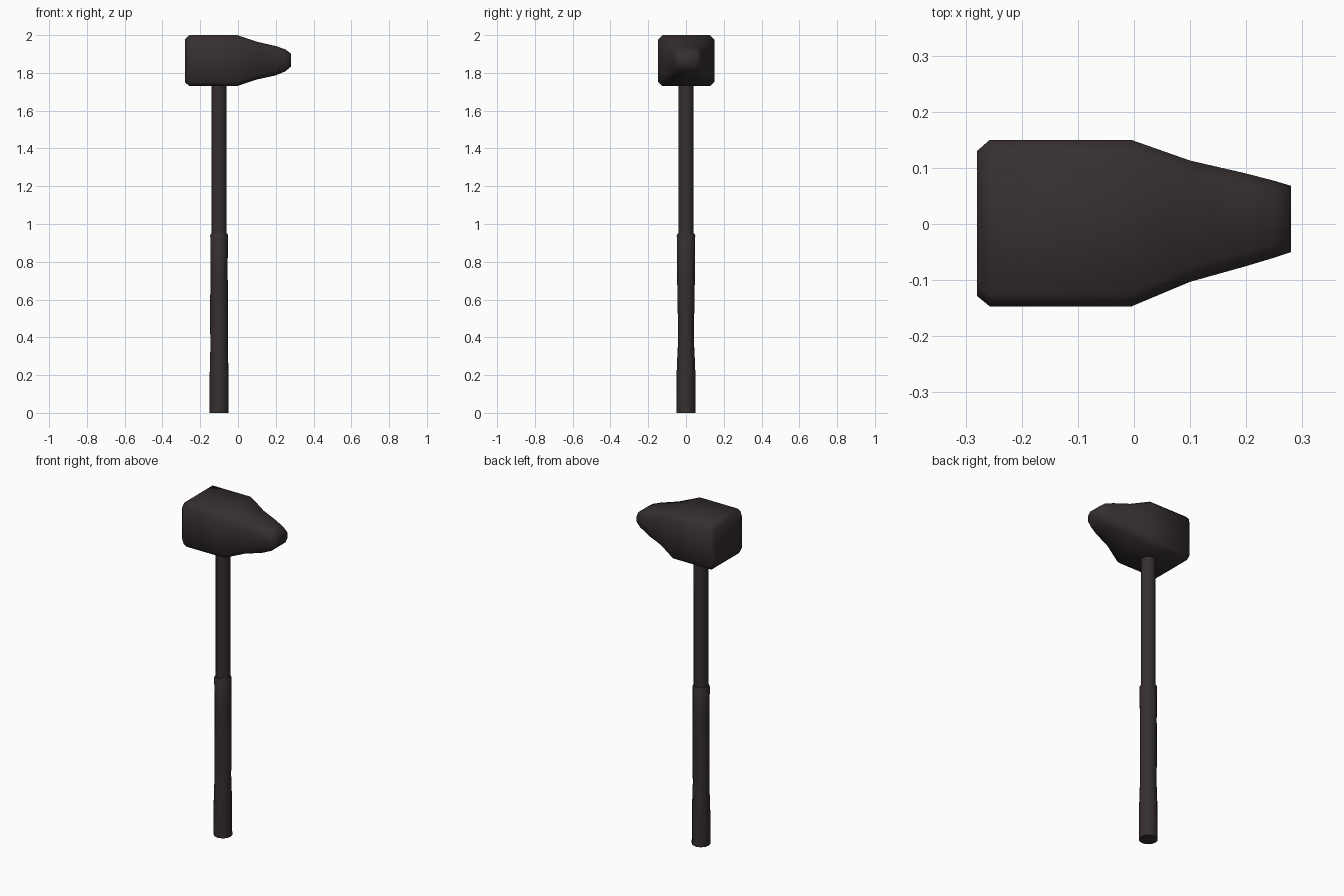
import bpy, bmesh, math

if "Cube" in bpy.data.objects:
    bpy.data.objects.remove(bpy.data.objects["Cube"])

iron = bpy.data.materials.new("dark_iron")
iron.diffuse_color = (0.037, 0.028, 0.028, 1)
iron.use_nodes = True
iron.node_tree.nodes["Principled BSDF"].inputs["Base Color"].default_value = iron.diffuse_color


def loft(name, rings, angle):
    """Skin a list of equal-length point rings and cap both ends."""
    bm = bmesh.new()
    loops = [[bm.verts.new(p) for p in ring] for ring in rings]
    n = len(loops[0])
    for a, b in zip(loops, loops[1:]):
        for i in range(n):
            j = (i + 1) % n
            bm.faces.new((a[i], a[j], b[j], b[i]))
    bm.faces.new(loops[0])
    bm.faces.new(loops[-1])
    bmesh.ops.recalc_face_normals(bm, faces=bm.faces)
    mesh = bpy.data.meshes.new(name)
    bm.to_mesh(mesh)
    bm.free()
    mesh.materials.append(iron)
    obj = bpy.data.objects.new(name, mesh)
    bpy.context.collection.objects.link(obj)
    bpy.ops.object.select_all(action='DESELECT')
    obj.select_set(True)
    bpy.context.view_layer.objects.active = obj
    bpy.ops.object.shade_smooth_by_angle(angle=math.radians(angle))
    return obj


def chamfered_section(x, y0, y1, z0, z1, c):
    return [(x, y0 + c, z0), (x, y1 - c, z0), (x, y1, z0 + c), (x, y1, z1 - c),
            (x, y1 - c, z1), (x, y0 + c, z1), (x, y0, z1 - c), (x, y0, z0 + c)]


# Hammer head: blunt striking face tapering to a narrow peen
head_sections = [
    (-0.28, -0.128, 0.13, 1.75, 1.98, 0.02),
    (-0.257, -0.147, 0.15, 1.73, 2.0, 0.023),
    (-0.005, -0.147, 0.15, 1.73, 2.0, 0.023),
    (0.10, -0.103, 0.113, 1.765, 1.965, 0.025),
    (0.20, -0.075, 0.09, 1.787, 1.942, 0.025),
    (0.25, -0.060, 0.077, 1.808, 1.925, 0.022),
    (0.28, -0.050, 0.068, 1.833, 1.902, 0.018),
]
loft("hammer_head", [chamfered_section(*s) for s in head_sections], 65)


def handle_ring(z, rx, ry, cx=-0.1, sides=12):
    return [(cx + rx * math.cos(2 * math.pi * i / sides),
             ry * math.sin(2 * math.pi * i / sides), z) for i in range(sides)]


# Shaft running into the head
loft("shaft", [handle_ring(z, 0.04, 0.04) for z in (0.9, 1.75)], 60)

# Grip with a step at the top, a waist and a flared butt
grip_profile = [(0, 0.051, 0.051), (0.2, 0.050, 0.050), (0.28, 0.048, 0.047),
                (0.36, 0.046, 0.043), (0.48, 0.048, 0.043), (0.62, 0.047, 0.045),
                (0.75, 0.045, 0.048), (0.94, 0.047, 0.049), (0.95, 0.043, 0.044)]
loft("grip", [handle_ring(*p) for p in grip_profile], 60)
